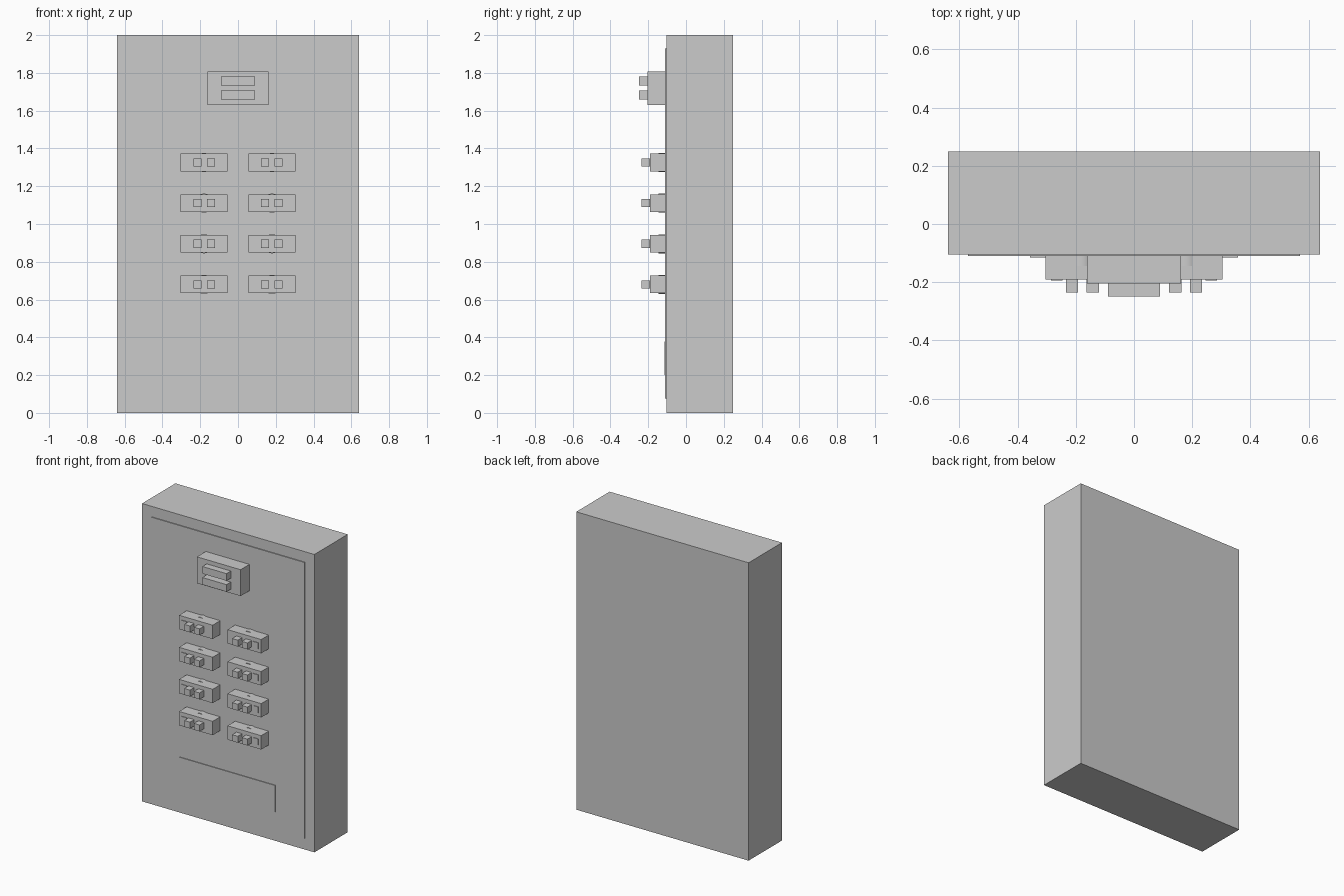
import bpy
from math import pi

if "Cube" in bpy.data.objects:
    bpy.data.objects.remove(bpy.data.objects["Cube"])


def box(name, x, y, z):
    """Axis-aligned box from (min, max) pairs."""
    lo_hi = (x, y, z)
    bpy.ops.mesh.primitive_cube_add(size=1, location=[(a + b) / 2 for a, b in lo_hi])
    ob = bpy.context.object
    ob.name = name
    ob.scale = [b - a for a, b in lo_hi]
    bpy.ops.object.transform_apply(location=False, rotation=False, scale=True)
    return ob


def span(c, half):
    return (c - half, c + half)


# Cabinet, raised door panel and blank label plate
box("cabinet", (-0.64, 0.64), (-0.104, 0.25), (0, 2))
box("front_panel", (-0.57, 0.57), (-0.11, -0.09), (0.075, 1.93))
box("label_plate", (-0.357, 0.357), (-0.115, -0.10), (0.2, 0.377))

# Main switch with two wide levers
box("main_switch", (-0.162, 0.162), (-0.204, -0.10), (1.631, 1.808))
for i, z in enumerate((1.682, 1.756)):
    box(f"main_lever_{i}", (-0.09, 0.09), (-0.25, -0.20), span(z, 0.024))

# Two columns of four breakers
for side, s in (("left", -1), ("right", 1)):
    for row in range(4):
        z = 0.68 + row * 0.2152
        cx = s * 0.18
        tag = f"{side}_{row}"
        box("breaker_" + tag, span(cx, 0.125), (-0.19, -0.10), span(z, 0.0465))
        # pair of square toggles
        for i, x in enumerate((0.142, 0.2135)):
            box(f"toggle_{tag}_{i}", span(s * x, 0.021), (-0.235, -0.185), span(z, 0.0215))
        # thin indicator tab on the outer end
        box("indicator_" + tag, span(s * 0.265, 0.02), (-0.194, -0.185), span(z, 0.02))
        # round mounting boss behind the breaker
        bpy.ops.mesh.primitive_cylinder_add(vertices=32, radius=0.0505, depth=0.045,
                                            location=(cx, -0.1225, z), rotation=(pi / 2, 0, 0))
        bpy.context.object.name = "boss_" + tag
        bpy.ops.object.shade_smooth_by_angle()
